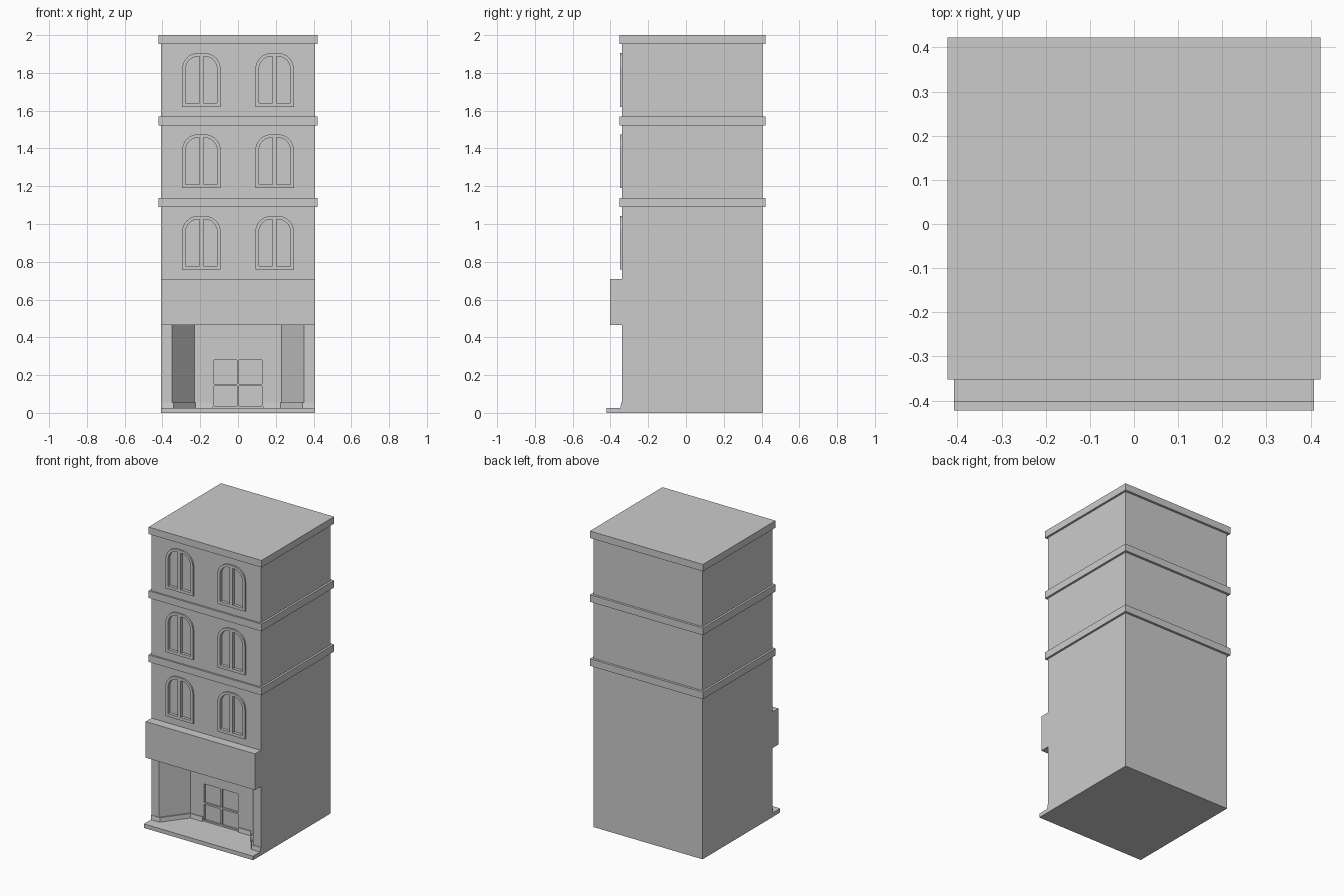
import bpy, bmesh, math
from mathutils import Vector

if "Cube" in bpy.data.objects:
    bpy.data.objects.remove(bpy.data.objects["Cube"])


def finish(name, bm):
    bmesh.ops.recalc_face_normals(bm, faces=bm.faces)
    me = bpy.data.meshes.new(name)
    bm.to_mesh(me)
    bm.free()
    ob = bpy.data.objects.new(name, me)
    bpy.context.collection.objects.link(ob)
    return ob


def add_prism(bm, pts, lo, hi, axis, shift=(0, 0, 0)):
    # outline in x,z extruded along y, or outline in x,y extruded along z
    place = (lambda p: (p[0], lo, p[1])) if axis == 'y' else (lambda p: (p[0], p[1], lo))
    face = bm.faces.new([bm.verts.new(place(p)) for p in pts])
    ext = bmesh.ops.extrude_face_region(bm, geom=[face])
    d = Vector((0, hi - lo, 0)) if axis == 'y' else Vector((0, 0, hi - lo))
    verts = [v for v in ext['geom'] if isinstance(v, bmesh.types.BMVert)]
    bmesh.ops.translate(bm, verts=verts, vec=d + Vector(shift))


def prism(name, *args, **kw):
    bm = bmesh.new()
    add_prism(bm, *args, **kw)
    return finish(name, bm)


def rect(x0, x1, a0, a1):
    return [(x0, a0), (x1, a0), (x1, a1), (x0, a1)]


def box(name, hx, y0, y1, z0, z1):
    return prism(name, rect(-hx, hx, y0, y1), z0, z1, 'z')


def rounded(x0, x1, z0, z1, rl, rr, n=8):
    # upright panel with rounded upper corners
    pts = [(x0, z0), (x1, z0)]
    for cx, r, a0 in ((x1 - rr, rr, 0), (x0 + rl, rl, 90)):
        if r == 0:
            pts.append((cx, z1))
            continue
        for i in range(n + 1):
            a = math.radians(a0 + 90 * i / n)
            pts.append((cx + r * math.cos(a), z1 - r + r * math.sin(a)))
    return pts


def carve(ob, cutter):
    m = ob.modifiers.new("carve", 'BOOLEAN')
    m.operation, m.solver, m.object = 'DIFFERENCE', 'EXACT', cutter
    dg = bpy.context.evaluated_depsgraph_get()
    me = bpy.data.meshes.new_from_object(ob.evaluated_get(dg))
    ob.modifiers.clear()
    ob.data = me


FRONT, BACK, RECESS = -0.34, 0.406, -0.18
FLOORS = (0.758, 1.19, 1.62)

# main block with the splayed entrance recess
body = box("building_body", 0.408, FRONT, BACK, 0, 1.97)
entrance = prism("entrance_cutter",
                 [(-0.385, FRONT - 0.0467), (0.385, FRONT - 0.0467), (0.23, RECESS), (-0.23, RECESS)],
                 0.027, 0.466, 'z')
carve(body, entrance)

# window panes and door panes sunk into the wall
bm = bmesh.new()
for z in FLOORS:
    for cx in (-0.194, 0.194):
        add_prism(bm, rounded(cx - 0.083, cx - 0.011, z + 0.02, z + 0.267, 0.066, 0), -0.4, -0.33, 'y')
        add_prism(bm, rounded(cx + 0.011, cx + 0.083, z + 0.02, z + 0.267, 0, 0.066), -0.4, -0.33, 'y')
for x0, x1 in ((-0.126, -0.006), (0.006, 0.126)):
    for z0, z1 in ((0.037, 0.142), (0.154, 0.28)):
        add_prism(bm, rect(x0, x1, z0, z1), -0.25, RECESS + 0.012, 'y')
panes = finish("pane_cutter", bm)
carve(body, panes)

# raised arched window frames
for z in FLOORS:
    for cx in (-0.194, 0.194):
        frame = prism("window_frame", rounded(cx - 0.102, cx + 0.102, z, z + 0.285, 0.085, 0.085),
                      -0.35, -0.335, 'y')
        carve(frame, panes)

for cutter in (entrance, panes):
    bpy.data.objects.remove(cutter)

# ledges between floors and the roof slab
for name, z0, z1 in (("lower_ledge", 1.09, 1.138), ("upper_ledge", 1.522, 1.57), ("roof_slab", 1.953, 2.0)):
    box(name, 0.422, -0.352, 0.422, z0, z1)

# shop fascia and front step
box("shop_fascia", 0.408, -0.402, FRONT + 0.002, 0.466, 0.71)
box("front_step", 0.408, -0.422, FRONT, 0, 0.027)

# sloped skirting around the shop front
for s in (-1, 1):
    path = [(0.408, -0.348), (0.342, -0.348), (0.224, -0.19), (0.135, -0.19),
            (0.135, -0.17), (0.24, -0.17), (0.362, -0.33), (0.408, -0.33)]
    prism("skirting", [(s * x, y) for x, y in path], 0.02, 0.056, 'z', shift=(0, 0.005, 0))
